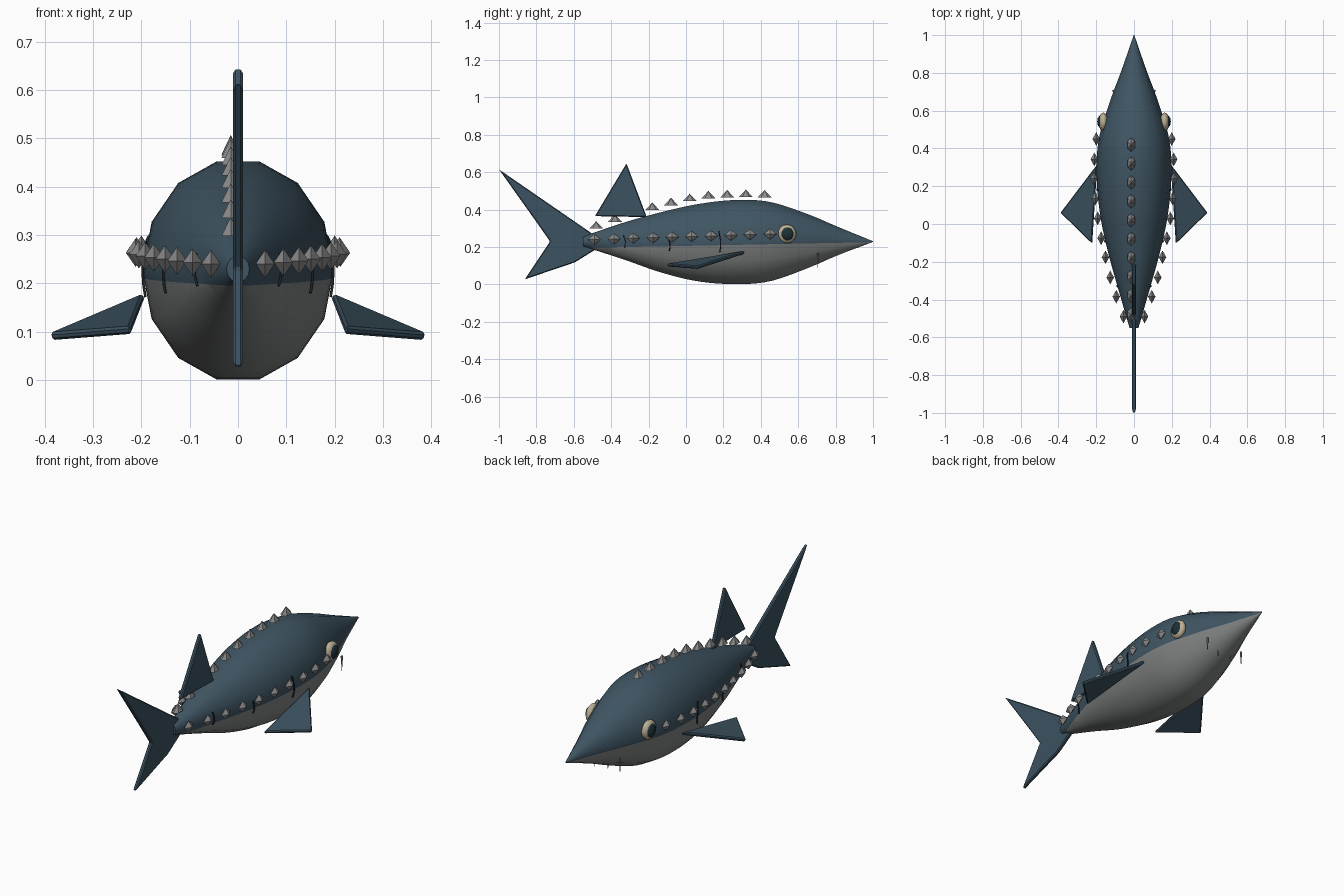
import bpy, bmesh, math
from mathutils import Vector, Matrix

if "Cube" in bpy.data.objects:
    bpy.data.objects.remove(bpy.data.objects["Cube"])


def mat(name, rgb):
    m = bpy.data.materials.new(name)
    m.diffuse_color = (*rgb, 1)
    m.use_nodes = True
    m.node_tree.nodes["Principled BSDF"].inputs["Base Color"].default_value = m.diffuse_color
    return m


BACK = mat("slate blue back", (0.050, 0.092, 0.125))
BELLY = mat("grey belly", (0.215, 0.225, 0.225))
FIN = mat("slate fin", (0.044, 0.084, 0.115))
SCUTE = mat("scute grey", (0.25, 0.255, 0.25))
CREAM = mat("cream eye rim", (0.50, 0.43, 0.30))
PUPIL = mat("dark pupil", (0.012, 0.030, 0.036))
GILL = mat("dark slit", (0.012, 0.018, 0.024))


def finish(name, bm, mats, smooth=False):
    bmesh.ops.recalc_face_normals(bm, faces=bm.faces)
    me = bpy.data.meshes.new(name)
    bm.to_mesh(me)
    bm.free()
    for m in mats:
        me.materials.append(m)
    for p in me.polygons:
        p.use_smooth = smooth
    ob = bpy.data.objects.new(name, me)
    bpy.context.collection.objects.link(ob)
    return ob


# body stations: y, top z, bottom z
ST = [(-0.55, .257, .203), (-.33, .332, .132), (-.14, .385, .065), (.06, .43, .016),
      (.27, .453, 0), (.45, .442, .016), (.66, .373, .09), (.81, .309, .155), (1.0, .231, .227)]


def station(y):
    """Smooth interpolation of top and bottom height at y."""
    i = max(k for k in range(len(ST) - 1) if ST[k][0] <= y + 1e-6)

    def slope(k, c):
        a, b = ST[max(k - 1, 0)], ST[min(k + 1, len(ST) - 1)]
        return (b[c] - a[c]) / (b[0] - a[0])
    a, b = ST[i], ST[i + 1]
    h = b[0] - a[0]
    t = (y - a[0]) / h
    out = []
    for c in (1, 2):
        out.append((2*t**3 - 3*t**2 + 1) * a[c] + (t**3 - 2*t**2 + t) * h * slope(i, c)
                   + (3*t**2 - 2*t**3) * b[c] + (t**3 - t**2) * h * slope(i + 1, c))
    return out


def half_width(y, z):
    top, bot = station(y)
    h = (top - bot) / 2
    u = min(1, abs(z - (top + bot) / 2) / h)
    return 0.875 * h * math.sqrt(1 - u * u)


# body: 14-sided loft, cut along the belly line
bm = bmesh.new()
rings, N, S = [], 14, 32
for s in range(S + 1):
    y = -0.55 + 1.55 * s / S
    top, bot = station(y)
    h, c = (top - bot) / 2, (top + bot) / 2
    rings.append([bm.verts.new((0.875 * h * math.cos(2 * math.pi * k / N), y,
                                c + h * 1.02 * math.sin(2 * math.pi * k / N))) for k in range(N)])
for a, b in zip(rings, rings[1:]):
    for k in range(N):
        bm.faces.new((a[k], a[(k + 1) % N], b[(k + 1) % N], b[k]))
bm.faces.new(rings[0])
bm.faces.new(rings[-1])
line = Vector((0, -0.02, 1)).normalized()
base = Vector((0, 0, 0.206))
bmesh.ops.bisect_plane(bm, geom=bm.verts[:] + bm.edges[:] + bm.faces[:],
                       plane_co=base, plane_no=line)
for f in bm.faces:
    f.material_index = 1 if (f.calc_center_median() - base).dot(line) < 0 else 0
body = finish("body", bm, [BACK, BELLY], True)
bpy.context.view_layer.objects.active = body
body.select_set(True)
bpy.ops.object.shade_smooth_by_angle(angle=math.radians(50))
body.select_set(False)


def plate(name, pts, normal, thick, bevel=0.005):
    """Flat fin from an outline, thickened both ways along its normal."""
    bm = bmesh.new()
    n = Vector(normal).normalized() * thick / 2
    lo = [bm.verts.new(Vector(p) - n) for p in pts]
    hi = [bm.verts.new(Vector(p) + n) for p in pts]
    bm.faces.new(lo)
    bm.faces.new(hi)
    for i in range(len(pts)):
        j = (i + 1) % len(pts)
        bm.faces.new((lo[i], lo[j], hi[j], hi[i]))
    ob = finish(name, bm, [FIN])
    b = ob.modifiers.new("soft edge", 'BEVEL')
    b.width, b.segments = bevel, 1
    return ob


# tail and dorsal fins
plate("tail_fin", [(0, y, z) for y, z in [(-1, .615), (-.81, .348), (-.727, .23), (-.862, .027),
      (-.594, .118), (-.47, .195), (-.47, .25)]], (1, 0, 0), .02)
plate("dorsal_fin", [(0, y, z) for y, z in [(-.487, .365), (-.318, .647), (-.21, .36)]], (1, 0, 0), .02)


def blob(name, kind, loc, scale, m, rot=None):
    bm = bmesh.new()
    if kind == "cone":
        bmesh.ops.create_cone(bm, cap_ends=True, segments=6, radius1=1, radius2=0, depth=1)
    elif kind == "diamond":
        for sgn in (1, -1):
            top = bm.verts.new((0, 0, sgn))
            ring = [bm.verts.new(p) for p in ((1, 0, 0), (0, 1, 0), (-1, 0, 0), (0, -1, 0))]
            for i in range(4):
                bm.faces.new((top, ring[i], ring[(i + 1) % 4]))
        bmesh.ops.remove_doubles(bm, verts=bm.verts, dist=1e-4)
    else:
        bmesh.ops.create_uvsphere(bm, u_segments=12, v_segments=8, radius=1)
    M = Matrix.Translation(loc) @ (rot or Matrix()) @ Matrix.Diagonal((*scale, 1))
    bmesh.ops.transform(bm, matrix=M, verts=bm.verts)
    return finish(name, bm, [m], kind == "ball")


# ridge scutes along the back
for i, z in enumerate([.485, .487, .485, .48, .465, .443, .418, .388, .355, .318]):
    blob("back_scute", "cone", (-.015, .42 - .1 * i, z), (.022, .037, .04), SCUTE)

FLANK = [(.45, .200), (.342, .210), (.24, .212), (.134, .205), (.03, .192),
         (-.075, .174), (-.176, .151), (-.283, .126), (-.385, .094), (-.49, .056)]
for s, side in ((1, "right"), (-1, "left")):
    # flank scutes
    for i, (y, x) in enumerate(FLANK):
        blob(side + "_flank_scute", "diamond", (s * x, y, .27 - .0033 * i), (.02, .036, .029), SCUTE)
    # pectoral fin
    A, B, C, D = (Vector((s * x, y, z)) for x, y, z in
                  [(.195, .315, .172), (.388, .06, .09), (.222, -.102, .103), (.185, .06, .14)])
    plate(side + "_pectoral_fin", [A, B, C], (B - A).cross(C - A), .017)
    # eye
    blob(side + "_eye_rim", "ball", (s * .162, .54, .27), (.026, .05, .05), CREAM)
    blob(side + "_pupil", "ball", (s * .172, .542, .27), (.023, .036, .038), PUPIL)
    # barbels under the snout
    for x in (.04, .11):
        blob(side + "_barbel", "cone", (s * x, .705, .125), (.006, .006, .085), SCUTE,
             Matrix.Rotation(math.pi, 4, 'X'))
    # gill slits
    for y, z0, z1 in ((.18, .172, .285), (-.09, .18, .245), (-.33, .195, .262)):
        cu = bpy.data.curves.new(side + "_gill_slit", 'CURVE')
        cu.dimensions = '3D'
        cu.bevel_depth, cu.bevel_resolution, cu.use_fill_caps = .0035, 0, True
        sp = cu.splines.new('POLY')
        sp.points.add(4)
        for k in range(5):
            z = z0 + (z1 - z0) * k / 4
            sp.points[k].co = (s * (half_width(y, z) + .003), y + .006 * math.sin(k), z, 1)
        cu.materials.append(GILL)
        bpy.context.collection.objects.link(bpy.data.objects.new(side + "_gill_slit", cu))
